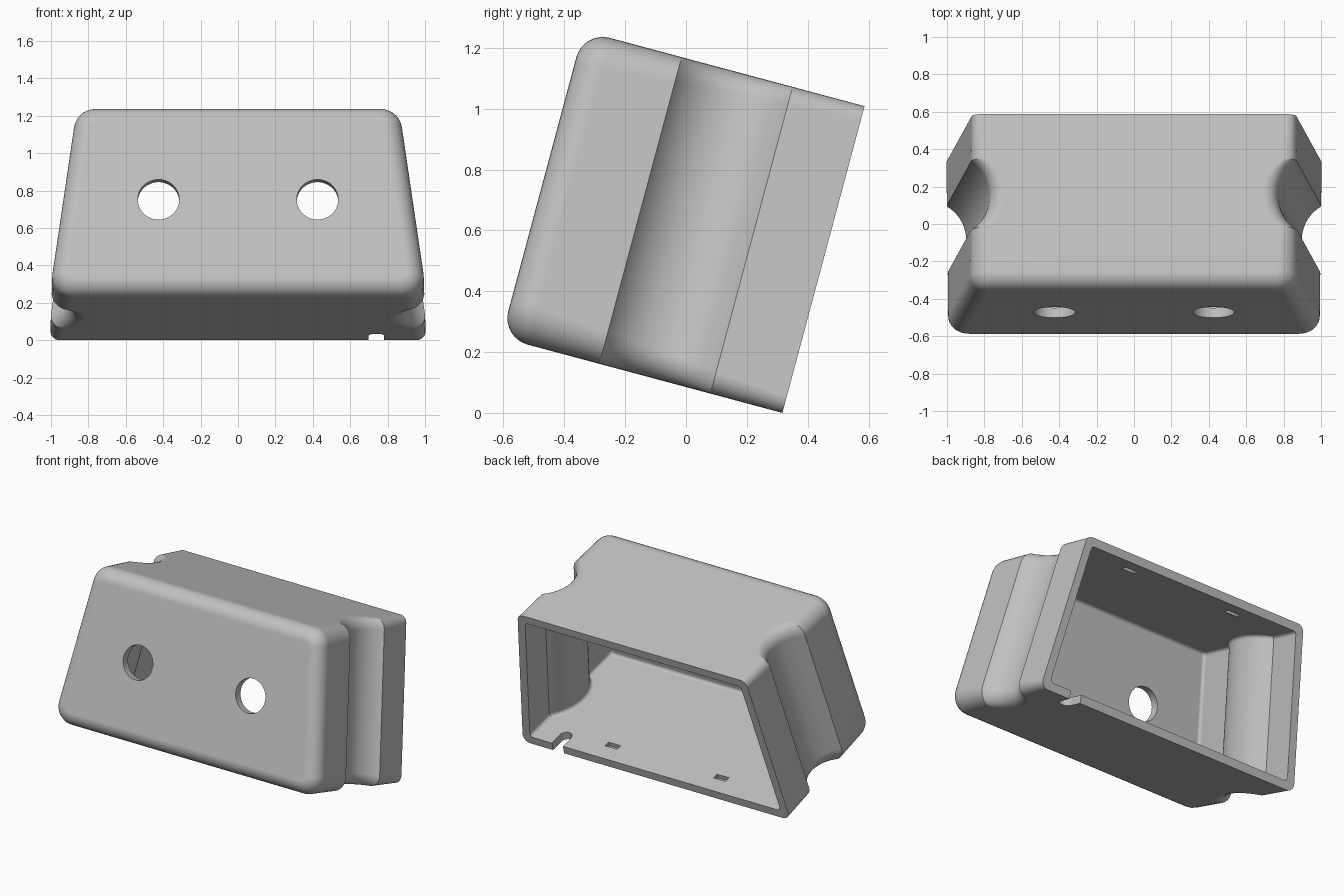
import bpy, bmesh
from math import sin, cos, tan, pi, radians, sqrt
from mathutils import Matrix, Vector

cube = bpy.data.objects.get("Cube")
if cube:
    bpy.data.objects.remove(cube, do_unlink=True)

# Local frame: x across, y from front to back, z up; tilted at the end
DEPTH, HEIGHT, HALF_W = 0.957, 1.044, 1.011
TAPER = radians(8.1)
WALL = 0.055
TILT = radians(-15)
GROOVE_MID, GROOVE_HALF, GROOVE_SAG = 0.523, 0.189, 0.1
GROOVE_R = (GROOVE_HALF ** 2 + GROOVE_SAG ** 2) / (2 * GROOVE_SAG)
HOLE_X, HOLE_R = 0.425, 0.111


def groove(y, wall):
    """Sideways depth of the hand groove, offset by the wall thickness."""
    r = GROOVE_R + wall
    inside = r * r - (y - GROOVE_MID) ** 2
    return max(0, sqrt(max(0, inside)) - (GROOVE_R - GROOVE_SAG + wall))


def ring(bm, y, inset, dent, r, steps=7):
    """Rounded trapezoid cross-section."""
    right = []
    for z, a0, a1 in ((inset + r, -pi / 2, TAPER), (HEIGHT - inset - r, TAPER, pi / 2)):
        cx = HALF_W - z * tan(TAPER) - (inset + dent + r) / cos(TAPER)
        for i in range(steps + 1):
            a = a0 + (a1 - a0) * i / steps
            right.append((cx + r * cos(a), z + r * sin(a)))
    pts = right + [(-x, z) for x, z in reversed(right)]
    return [bm.verts.new((x, y, z)) for x, z in pts]


def bridge(bm, a, b):
    for i in range(len(a)):
        j = (i + 1) % len(a)
        bm.faces.new((a[i], a[j], b[j], b[i]))


def skin(bm, wall, fillet, corner):
    """Front fillet, straight side, groove and back flat; returns the back ring."""
    start, rings = wall, []
    for i in range(9):
        a = pi / 2 * i / 8
        inset = fillet * (1 - sin(a))
        y = start + fillet * (1 - cos(a))
        rings.append(ring(bm, y, wall + inset, 0, max(corner(y) - inset, 0.012)))
    half = sqrt((GROOVE_R + wall) ** 2 - (GROOVE_R - GROOVE_SAG + wall) ** 2)
    for i in range(25):
        y = GROOVE_MID - half * cos(pi * i / 24)
        rings.append(ring(bm, y, wall, groove(y, wall), corner(y)))
    rings.append(ring(bm, DEPTH, wall, 0, corner(DEPTH)))
    for a, b in zip(rings, rings[1:]):
        bridge(bm, a, b)
    bm.faces.new(rings[0])
    return rings[-1]


def make_object(name, bm):
    bmesh.ops.recalc_face_normals(bm, faces=bm.faces)
    mesh = bpy.data.meshes.new(name)
    bm.to_mesh(mesh)
    bm.free()
    obj = bpy.data.objects.new(name, mesh)
    bpy.context.collection.objects.link(obj)
    return obj


def box(name, centre, size):
    bm = bmesh.new()
    bmesh.ops.create_cube(bm, size=1, matrix=Matrix.Translation(centre) @ Matrix.Diagonal((*size, 1)))
    return make_object(name, bm)


def cylinder(name, centre, radius, length, turn):
    bm = bmesh.new()
    bmesh.ops.create_cone(bm, cap_ends=True, segments=48, radius1=radius, radius2=radius, depth=length,
                          matrix=Matrix.Translation(centre) @ Matrix.Rotation(turn, 4, 'X'))
    return make_object(name, bm)


# Hollow housing: outer skin and inner skin joined at the back rim
bm = bmesh.new()
outer = skin(bm, 0, 0.09, lambda y: 0.12 - 0.07 * y / DEPTH)
inner = skin(bm, WALL, 0.02, lambda y: 0.025)
bridge(bm, outer, inner)
housing = make_object("housing", bm)

# Cutters: front holes, latch pockets in floor and ceiling, cable notch
cutters = []
for side in (-1, 1):
    cutters.append(cylinder("hole_cutter", (side * HOLE_X, 0, HEIGHT / 2), HOLE_R, 0.4, pi / 2))
    for z in (WALL, HEIGHT - WALL):
        cutters.append(box("pocket_cutter", (side * 0.41, DEPTH - 0.13, z), (0.09, 0.04, 0.06)))
NOTCH_X, NOTCH_Y, NOTCH_R = 0.74, DEPTH - 0.09, 0.042
cutters.append(cylinder("notch_end_cutter", (NOTCH_X, NOTCH_Y, 0), NOTCH_R, 0.3, 0))
cutters.append(box("notch_cutter", (NOTCH_X, NOTCH_Y + 0.1, 0), (2 * NOTCH_R - 0.001, 0.2, 0.29)))

bpy.context.view_layer.objects.active = housing
housing.select_set(True)
for cutter in cutters:
    cutter.hide_render = True
    mod = housing.modifiers.new("cut", 'BOOLEAN')
    mod.operation, mod.solver, mod.object = 'DIFFERENCE', 'EXACT', cutter
    bpy.ops.object.modifier_apply(modifier=mod.name)
    bpy.data.objects.remove(cutter, do_unlink=True)

# Lean the housing back and stand it on its lower rear edge
housing.data.transform(Matrix.Rotation(TILT, 4, 'X'))
lo = [min(v.co[i] for v in housing.data.vertices) for i in range(3)]
hi = [max(v.co[i] for v in housing.data.vertices) for i in range(3)]
housing.data.transform(Matrix.Translation(Vector((0, -(lo[1] + hi[1]) / 2, -lo[2]))))

# Single plain grey
grey = bpy.data.materials.new("plain_grey")
grey.use_nodes = True
colour = (0.53, 0.53, 0.53, 1)
grey.diffuse_color = colour
grey.node_tree.nodes["Principled BSDF"].inputs["Base Color"].default_value = colour
housing.data.materials.clear()
housing.data.materials.append(grey)
for poly in housing.data.polygons:
    poly.material_index = 0

bpy.ops.object.select_all(action='DESELECT')
housing.select_set(True)
bpy.ops.object.shade_smooth_by_angle(angle=radians(30))
weighted = housing.modifiers.new("even_shading", 'WEIGHTED_NORMAL')
weighted.keep_sharp = True
